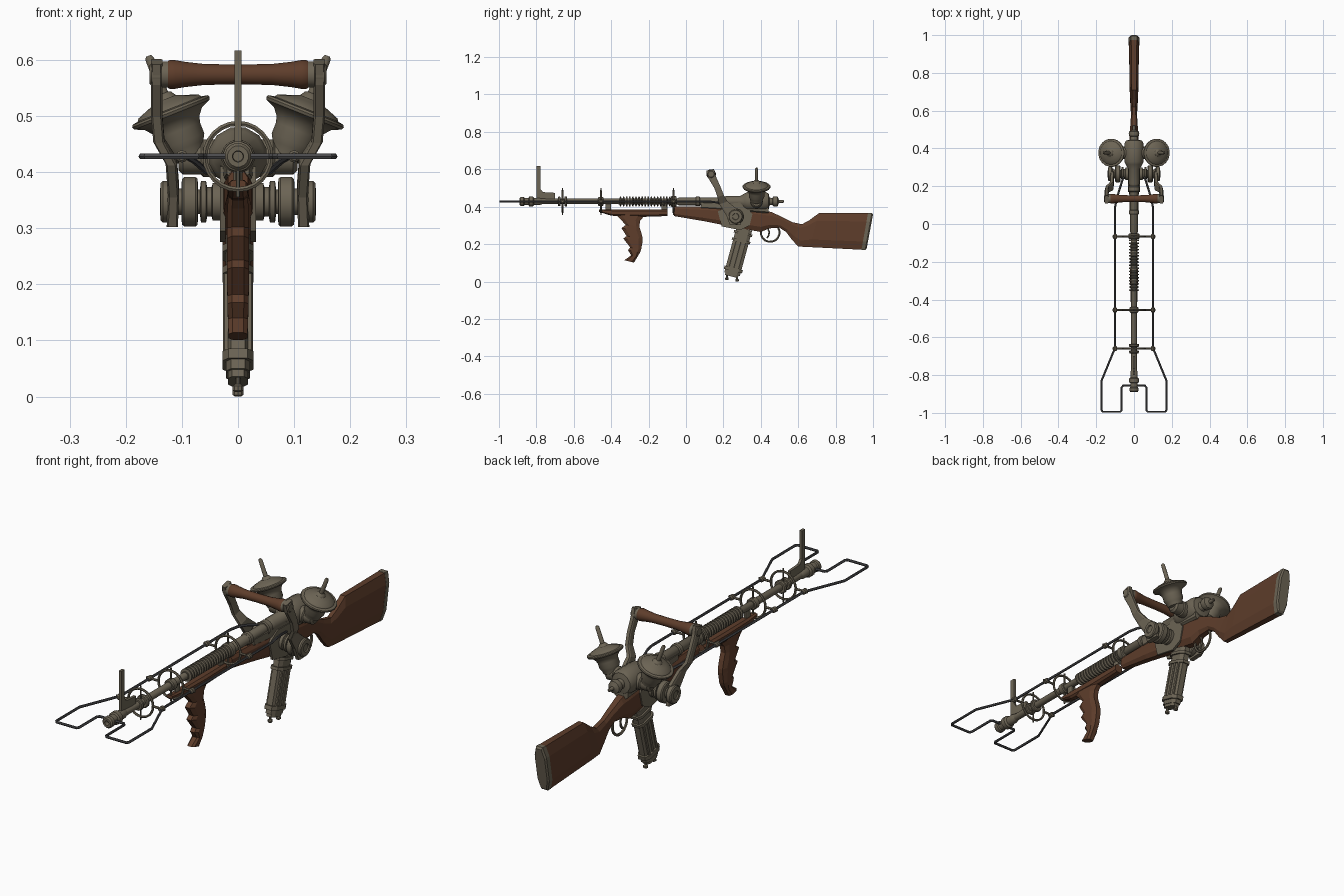
import bpy, bmesh, math
from mathutils import Vector


def material(name, rgb):
    m = bpy.data.materials.new(name)
    m.diffuse_color = (*rgb, 1)
    return m


METAL = material("aged_metal", (0.150, 0.128, 0.090))
WOOD = material("brown_wood", (0.112, 0.047, 0.024))
WIRE = material("dark_steel", (0.070, 0.070, 0.074))
AZ = 0.428  # height of the barrel axis


def finish(name, me, mat, smooth=True):
    me.materials.clear()
    me.materials.append(mat)
    for p in me.polygons:
        p.use_smooth = smooth
    if smooth:
        me.set_sharp_from_angle(angle=math.radians(35))
    ob = bpy.data.objects.new(name, me)
    bpy.context.collection.objects.link(ob)
    return ob


def skin(name, rings, mat, smooth):
    """Join equal rings of points into a closed, capped body."""
    bm = bmesh.new()
    rs = [[bm.verts.new(p) for p in r] for r in rings]
    n = len(rs[0])
    for a, b in zip(rs, rs[1:]):
        for i in range(n):
            bm.faces.new((a[i], a[(i + 1) % n], b[(i + 1) % n], b[i]))
    bm.faces.new(rs[0])
    bm.faces.new(rs[-1])
    bmesh.ops.recalc_face_normals(bm, faces=bm.faces)
    me = bpy.data.meshes.new(name)
    bm.to_mesh(me)
    bm.free()
    return finish(name, me, mat, smooth)


def lathe(name, profile, origin, axis, mat=METAL, n=16):
    """Turned part; profile is (radius, distance along axis)."""
    q = Vector(axis).to_track_quat('Z', 'Y')
    o = Vector(origin)
    rings = [[o + q @ Vector((r * math.cos(a), r * math.sin(a), h))
              for a in (2 * math.pi * (i + .5) / n for i in range(n))] for r, h in profile]
    return skin(name, rings, mat, True)


def disc(name, r, a, b, origin, axis, mat=METAL, n=16):
    c = min(.004, (b - a) / 4)
    return lathe(name, [(r - c, a), (r, a + c), (r, b - c), (r - c, b)], origin, axis, mat, n)


def loft(name, stations, mat, k=.55, smooth=False):
    """Chamfered-box body; station = edge point (y,z), other edge point (y,z), half width, centre x."""
    sec = [(1, k), (k, 1), (-k, 1), (-1, k), (-1, -k), (-k, -1), (k, -1), (1, -k)]
    rings = []
    for st in stations:
        y1, z1, y2, z2, w = st[:5]
        cx = st[5] if len(st) > 5 else 0
        rings.append([(cx + u * w, (y1 + y2) / 2 + v * (y1 - y2) / 2,
                       (z1 + z2) / 2 + v * (z1 - z2) / 2) for u, v in sec])
    return skin(name, rings, mat, smooth)


def plate(name, outline, x0, x1, mat=METAL):
    return skin(name, [[(x, y, z) for y, z in outline] for x in (x0, x1)], mat, False)


def tube(name, pts, r, mat=METAL, closed=False):
    cu = bpy.data.curves.new(name, 'CURVE')
    cu.dimensions = '3D'
    cu.bevel_depth = r
    cu.bevel_resolution = 1
    cu.use_fill_caps = True
    sp = cu.splines.new('POLY')
    sp.points.add(len(pts) - 1)
    for p, c in zip(sp.points, pts):
        p.co = (*c, 1)
    sp.use_cyclic_u = closed
    tmp = bpy.data.objects.new(name + "_path", cu)
    bpy.context.collection.objects.link(tmp)
    dg = bpy.context.evaluated_depsgraph_get()
    me = bpy.data.meshes.new_from_object(tmp.evaluated_get(dg))
    bpy.data.objects.remove(tmp)
    return finish(name, me, mat)


Y, X = (0, 1, 0), (1, 0, 0)

# Wooden stock and butt plate
loft("stock", [(-.065, .402, -.065, .35, .018), (.1, .40, .1, .322, .024), (.25, .40, .25, .292, .027),
               (.40, .385, .40, .265, .027), (.46, .37, .445, .284, .024), (.52, .342, .50, .288, .020),
               (.57, .317, .535, .265, .017), (.62, .306, .565, .225, .016), (.66, .328, .60, .187, .018),
               (.71, .365, .66, .184, .022), (.975, .365, .94, .17, .027)], WOOD)
loft("butt_plate", [(.973, .366, .938, .169, .028), (.994, .366, .958, .169, .028),
                    (1.0, .358, .966, .177, .023)], METAL)

# Front rail and grip with finger grooves
loft("grip_rail", [(-.465, .386, -.465, .372, .014), (-.40, .386, -.40, .352, .018),
                   (-.25, .386, -.25, .345, .020), (-.10, .386, -.10, .350, .018)], WOOD)
loft("front_grip", [(-.385, .365, -.215, .360, .017), (-.352, .335, -.245, .325, .019),
                    (-.322, .302, -.250, .295, .020), (-.345, .286, -.240, .265, .020),
                    (-.318, .243, -.232, .232, .020), (-.335, .230, -.232, .215, .020),
                    (-.298, .182, -.240, .170, .019), (-.310, .168, -.245, .156, .019),
                    (-.293, .140, -.258, .135, .018), (-.330, .114, -.278, .101, .017)], WOOD)
for i, y in enumerate((-.43, -.13)):
    loft(f"rail_post_{i}", [(y, .38, y + .03, .38, .008), (y, .42, y + .03, .42, .008)], METAL)

# Barrel, cooling coil and muzzle
lathe("barrel", [(.015, -.85), (.015, -.05), (.021, -.04), (.021, .32)], (0, 0, AZ), Y)
coil = [(.017, -.36)]
for i in range(17):
    y = -.355 + i * .0165
    coil += [(.017, y), (.027, y + .002), (.027, y + .008), (.017, y + .010)]
lathe("cooling_coil", coil, (0, 0, AZ), Y)
lathe("muzzle", [(.009, -.872), (.010, -.89), (.019, -.89), (.024, -.884), (.024, -.868), (.020, -.864),
                 (.020, -.842), (.027, -.838), (.027, -.818), (.020, -.812), (.020, -.785), (.015, -.77)],
      (0, 0, AZ), Y)
for i, (r, a, b) in enumerate(((.026, -.685, -.67), (.028, -.65, -.635), (.024, -.47, -.44),
                               (.030, -.08, -.05), (.026, .05, .075), (.030, .17, .20))):
    disc(f"barrel_collar_{i}", r, a, b, (0, 0, AZ), Y)
plate("front_sight", [(-.80, .445), (-.80, .617), (-.778, .617), (-.778, .495), (-.765, .478),
                      (-.70, .474), (-.70, .44)], -.006, .006)

# Wire guard rods with clamps, and the rings that carry them
for s, side in ((-1, "left"), (1, "right")):
    path = [(.055, .25, .40), (.078, .18, .42), (.092, .13, AZ), (.10, .09, AZ), (.10, -.655, AZ), (.172, -.83, AZ),
            (.172, -.985, AZ), (.165, -.994, AZ), (.072, -.994, AZ), (.065, -.985, AZ), (.065, -.865, AZ),
            (.057, -.855, AZ), (.015, -.855, AZ)]
    tube(f"guard_wire_{side}", [(s * x, y, z) for x, y, z in path], .0055, WIRE)
for i, y in enumerate((-.66, -.455, -.067)):
    ring = [(.059 * math.cos(a), y, AZ + .059 * math.sin(a)) for a in (math.pi * k / 12 for k in range(24))]
    tube(f"support_ring_{i}", ring, .005, METAL, True)
    for s in (-1, 1):
        tube(f"support_arm_{i}_{s}", [(s * .055, y, AZ), (s * .115, y, AZ)], .005)
        disc(f"rod_clamp_{i}_{s}", .011, -.013, .013, (s * .10, y, AZ), Y, METAL, 10)
    for s in (-1, 1):
        tube(f"support_spoke_{i}_{s}", [(0, y, AZ + s * .012), (0, y, AZ + s * .072)], .004)

# Receiver body, rear cap and bolt pin
lathe("receiver", [(.024, .20), (.030, .215), (.030, .29), (.046, .315), (.053, .33), (.053, .425),
                   (.044, .442), (.022, .446), (.018, .462), (.026, .466), (.029, .478), (.026, .49),
                   (.016, .494), (.008, .498), (.007, .522), (.004, .525)], (0, 0, AZ), Y, METAL, 12)
loft("receiver_block", [(.08, .425, .08, .392, .020), (.30, .43, .30, .375, .030),
                        (.44, .41, .44, .365, .032)], METAL, .7)

# Dishes, lever hubs, side plates and handle arms
for s, side in ((-1, "left"), (1, "right")):
    lathe(f"dish_{side}", [(.022, -.088), (.032, -.082), (.036, -.066), (.042, -.055), (.042, -.034), (.046, -.022),
                           (.056, -.010), (.073, -.003), (.075, .002), (.073, .006), (.062, .008), (.058, .013),
                           (.036, .021), (.020, .027), (.014, .036), (.009, .038), (.008, .104), (.005, .110)],
          (s * .119, .377, .505), (s * .37, 0, .93), METAL, 20)
    lathe(f"dish_neck_{side}", [(.034, .03), (.034, .062), (.030, .066), (.030, .098), (.022, .106)],
          (0, .377, .425), (s, 0, 0))
    plate(f"side_plate_{side}", [(.17, .375), (.225, .41), (.32, .41), (.355, .36), (.34, .30),
                                 (.29, .275), (.19, .295)], s * .022, s * .032)
    lathe(f"lever_hub_{side}", [(.034, .03), (.034, .045), (.027, .047), (.027, .055), (.038, .057), (.038, .066),
                                (.022, .068), (.022, .071), (.042, .072), (.045, .076), (.045, .096), (.041, .100),
                                (.024, .101), (.024, .113), (.035, .114), (.038, .118), (.038, .134),
                                (.034, .138), (.018, .139), (.016, .134)], (0, .265, .347), (s, 0, 0))
    arm = [(.108, .592, .150, .602, .145), (.118, .555, .158, .566, .145), (.152, .498, .184, .508, .145),
           (.168, .452, .202, .462, .141), (.178, .412, .222, .428, .119), (.215, .355, .275, .385, .115),
           (.235, .302, .295, .305, .117)]
    loft(f"handle_arm_{side}", [(a, b, c, d, .010, s * x) for a, b, c, d, x in arm], METAL, .7)
    lathe(f"handle_cap_{side}", [(.024, .124), (.024, .136), (.021, .138), (.021, .154), (.016, .158)],
          (0, .134, .574), (s, 0, 0))
lathe("carry_handle", [(.022, -.128), (.026, -.122), (.026, -.112), (.023, -.095), (.019, -.06), (.018, 0),
                       (.019, .06), (.023, .095), (.026, .112), (.026, .122), (.022, .128)],
      (0, .134, .574), X, WOOD)


# Slanted magazine with bands, ribs and bottom knobs
def mag(t, u):
    """Point on the magazine side: t runs down its length, u across it."""
    return (.312 - .066 * t + .046 * u, .282 - .243 * t - .012 * u)


def mag_part(name, t0, t1, u, w):
    loft(name, [(*mag(t, -u), *mag(t, u), w) for t in (t0, t1)], METAL, .6)


mag_part("magazine", 0, 1, .90, .021)
for i, (t0, t1) in enumerate(((.08, .13), (.24, .29), (.86, .93))):
    mag_part(f"magazine_band_{i}", t0, t1, 1.06, .028)
mag_part("magazine_foot", .98, 1.05, .75, .018)
for s in (-1, 1):
    for u in (-.55, 0, .55):
        tube(f"magazine_rib_{s}_{u}", [(s * .021, *mag(.28, u)), (s * .021, *mag(.88, u))], .006)
for i, u in enumerate((-.6, .6)):
    y, z = mag(1.0, u)
    lathe(f"magazine_knob_{i}", [(.006, 0), (.010, .003), (.010, .011), (.005, .014), (.005, .05)],
          (0, y, .008 if i == 0 else 0), (0, 0, 1), METAL, 10)

# Trigger and its guard
arc = [(0, .45 + .05 * math.cos(a), .262 + .05 * math.sin(a))
       for a in (math.radians(150 + 22 * k) for k in range(13))]
tube("trigger_guard", arc, .006)
tube("trigger", [(0, .435, .29), (0, .445, .265), (0, .442, .245), (0, .432, .232)], .005)
